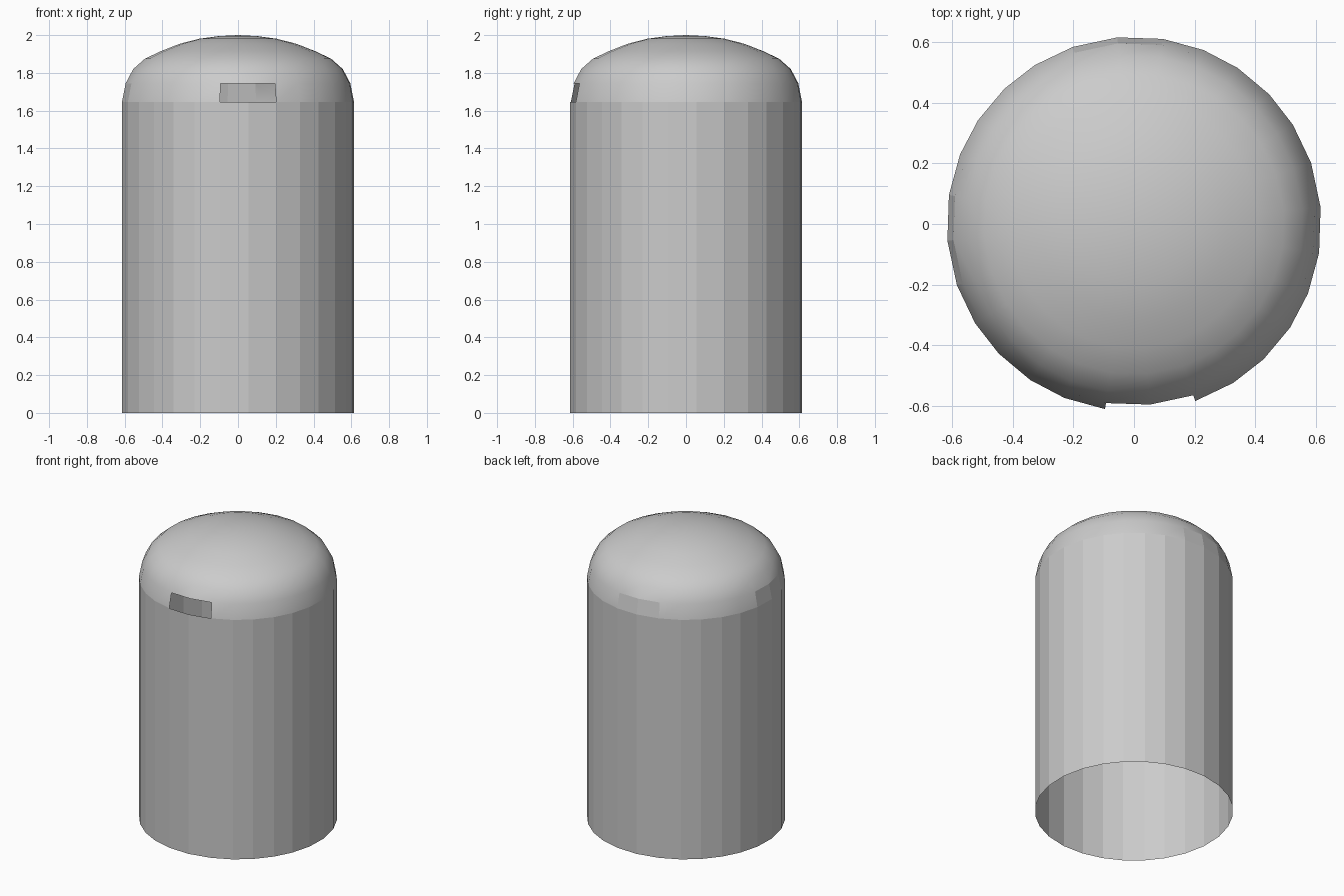
import bpy, bmesh
from math import sin, cos, radians

if "Cube" in bpy.data.objects:
    bpy.data.objects.remove(bpy.data.objects["Cube"])

# 28-sided plan, fourfold symmetric and turned by about 5 degrees
OFFSETS = [0, 14.0, 26.9, 38.7, 51.3, 63.1, 76.0]
ANGLES = [radians(5.1 + 90 * q + o) for q in range(4) for o in OFFSETS]
N = len(ANGLES)


def ring(bm, r, z):
    return [bm.verts.new((r * cos(a), r * sin(a), z)) for a in ANGLES]


def bridge(bm, lower, upper, smooth, skip=()):
    for i in range(N):
        if i in skip:
            continue
        j = (i + 1) % N
        f = bm.faces.new((lower[i], lower[j], upper[j], upper[i]))
        f.smooth = smooth(i)


def finish(bm, name):
    mesh = bpy.data.meshes.new(name)
    bm.to_mesh(mesh)
    bm.free()
    obj = bpy.data.objects.new(name, mesh)
    bpy.context.collection.objects.link(obj)
    return obj


R, Z_RIM = 0.617, 1.645

# Open faceted wall
bm = bmesh.new()
bridge(bm, ring(bm, R, 0), ring(bm, R, Z_RIM), lambda i: False)
finish(bm, "body_wall")

# Smooth dome with a front slot and flat panels on the left and back
profile = [(R, Z_RIM), (0.597, 1.745), (0.557, 1.82), (0.495, 1.875),
           (0.41, 1.915), (0.31, 1.954), (0.205, 1.981), (0.10, 1.995)]
slot = (20, 21)
flat_panels = (6, 7, 13, 14)
bm = bmesh.new()
rings = [ring(bm, r, z) for r, z in profile]
bridge(bm, rings[0], rings[1], lambda i: i not in flat_panels, slot)
for a, b in zip(rings[1:], rings[2:]):
    bridge(bm, a, b, lambda i: True)
tip = bm.verts.new((0, 0, 2))
for i in range(N):
    bm.faces.new((rings[-1][i], rings[-1][(i + 1) % N], tip)).smooth = True
finish(bm, "dome_lid")
